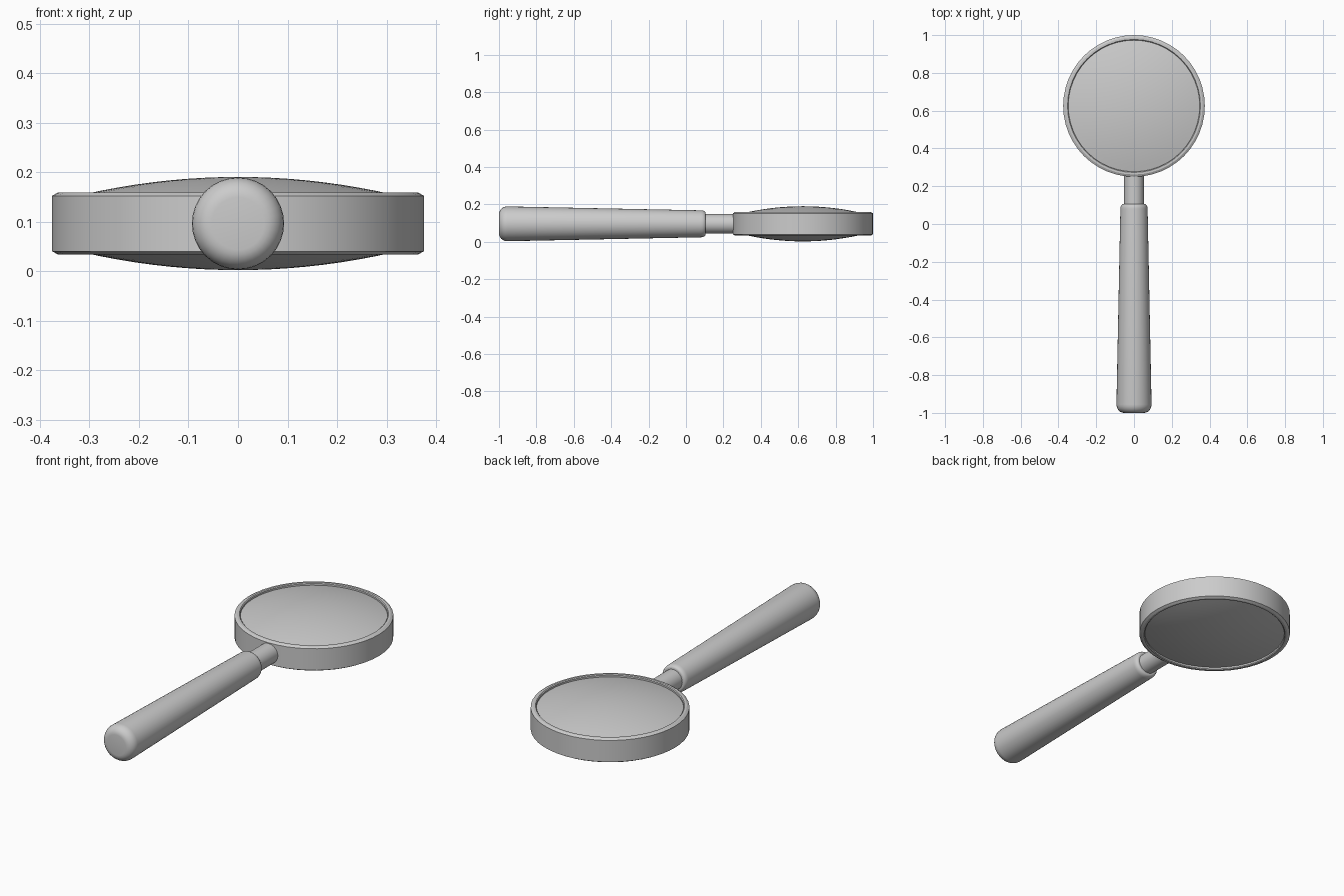
import bpy, bmesh, math
from mathutils import Matrix, Vector

if "Cube" in bpy.data.objects:
    bpy.data.objects.remove(bpy.data.objects["Cube"])

MID_Z = 0.0965      # height of the handle axis and lens mid-plane
HEAD_Y = 0.625      # centre of the lens and rim


def lathe(name, profile, segments, place, closed=False, angle=35):
    """Spin a (radius, height) profile about z, then move it with a matrix."""
    bm = bmesh.new()
    verts = [bm.verts.new((r, 0, h)) for r, h in profile]
    edges = [bm.edges.new(pair) for pair in zip(verts, verts[1:])]
    if closed:
        edges.append(bm.edges.new((verts[-1], verts[0])))
    bmesh.ops.spin(bm, geom=verts + edges, axis=(0, 0, 1), cent=(0, 0, 0),
                   angle=math.tau, steps=segments, use_duplicate=False)
    bmesh.ops.remove_doubles(bm, verts=bm.verts[:], dist=1e-5)
    bmesh.ops.recalc_face_normals(bm, faces=bm.faces[:])
    bm.transform(place)
    mesh = bpy.data.meshes.new(name)
    bm.to_mesh(mesh)
    bm.free()
    obj = bpy.data.objects.new(name, mesh)
    bpy.context.collection.objects.link(obj)
    bpy.ops.object.select_all(action='DESELECT')
    obj.select_set(True)
    bpy.context.view_layer.objects.active = obj
    bpy.ops.object.shade_smooth_by_angle(angle=math.radians(angle))
    return obj


def arc(cr, ch, rad_r, rad_h, a0, a1, steps=6):
    """Elliptical corner points in the profile plane."""
    pts = []
    for i in range(steps + 1):
        a = math.radians(a0 + (a1 - a0) * i / steps)
        pts.append((cr + rad_r * math.cos(a), ch + rad_h * math.sin(a)))
    return pts


head = Matrix.Translation(Vector((0, HEAD_Y, MID_Z)))
along_y = Matrix.Translation(Vector((0, 0, MID_Z))) @ Matrix.Rotation(-math.pi / 2, 4, 'X')

# Rim: square-section ring with small chamfers
half, outer, inner, c = 0.063, 0.375, 0.348, 0.007
rim = [(outer, -half + c), (outer, half - c), (outer - 0.012, half), (inner + 0.004, half),
       (inner, half - 0.004), (inner, -half + 0.004), (inner + 0.004, -half), (outer - 0.012, -half)]
lathe("rim", rim, 48, head, closed=True, angle=25)

# Lens: two shallow domes meeting a straight edge inside the rim
lens_r, apex, edge = 0.3485, 0.094, 0.050
dome = [(lens_r * i / 10, apex - (apex - edge) * (i / 10) ** 2) for i in range(11)]
lens = dome + [(r, -h) for r, h in reversed(dome)]
lathe("lens", lens, 48, head)

# Handle: tapered grip with a rounded butt and shoulder
grip = [(0, -1.0)] + arc(0.053, -0.955, 0.040, 0.045, -90, 0)
grip += arc(0.058, 0.080, 0.014, 0.025, 0, 90) + [(0, 0.105)]
lathe("handle", grip, 32, along_y)

# Neck: plain rod from the handle into the rim
lathe("neck", [(0, 0.08), (0.052, 0.08), (0.052, 0.268), (0, 0.268)], 32, along_y)
